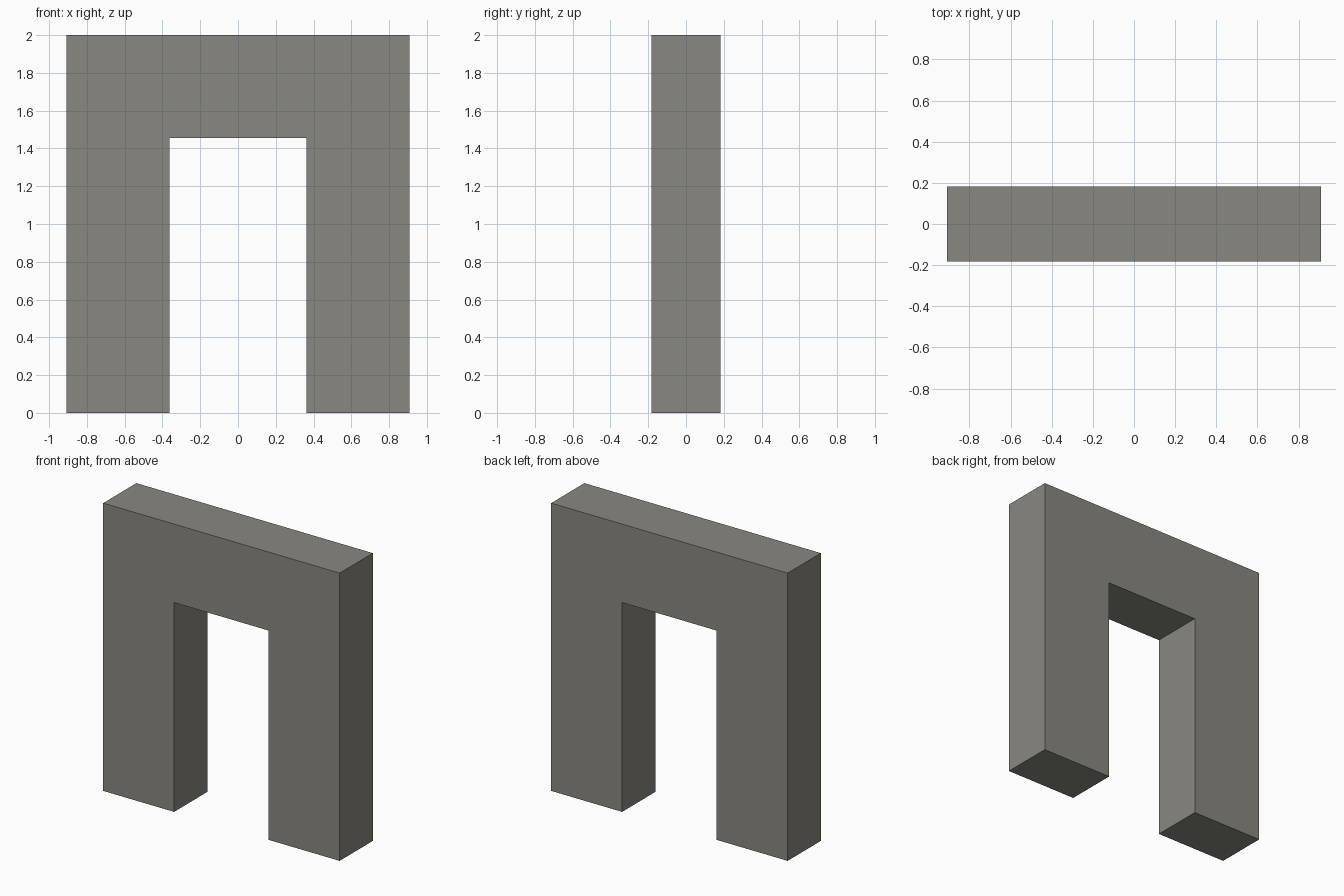
import bpy
import bmesh

cube = bpy.data.objects.get("Cube")
if cube:
    bpy.data.objects.remove(cube, do_unlink=True)

UNIT = 2 / 11            # the arch is laid out on a grid eleven units tall
HALF_WIDTH = 5 * UNIT
HALF_OPENING = 2 * UNIT
OPENING_TOP = 8 * UNIT
HEIGHT = 11 * UNIT
DEPTH = 2 * UNIT

# Stone colour
stone = bpy.data.materials.new("warm grey stone")
stone.use_nodes = True
colour = (0.25, 0.245, 0.215, 1)
stone.diffuse_color = colour
stone.node_tree.nodes["Principled BSDF"].inputs["Base Color"].default_value = colour

# Gateway profile: one half, mirrored to the other side
half = [(HALF_OPENING, OPENING_TOP), (HALF_OPENING, 0),
        (HALF_WIDTH, 0), (HALF_WIDTH, HEIGHT)]
profile = half + [(-x, z) for x, z in reversed(half)]

# Extrude the profile from front to back
bm = bmesh.new()
front = bm.faces.new([bm.verts.new((x, -DEPTH / 2, z)) for x, z in profile])
extruded = bmesh.ops.extrude_face_region(bm, geom=[front], use_keep_orig=True)
back_verts = [g for g in extruded["geom"] if isinstance(g, bmesh.types.BMVert)]
bmesh.ops.translate(bm, verts=back_verts, vec=(0, DEPTH, 0))
bmesh.ops.recalc_face_normals(bm, faces=bm.faces)

mesh = bpy.data.meshes.new("stone_archway")
bm.to_mesh(mesh)
bm.free()
mesh.materials.append(stone)
archway = bpy.data.objects.new("stone_archway", mesh)
bpy.context.collection.objects.link(archway)
